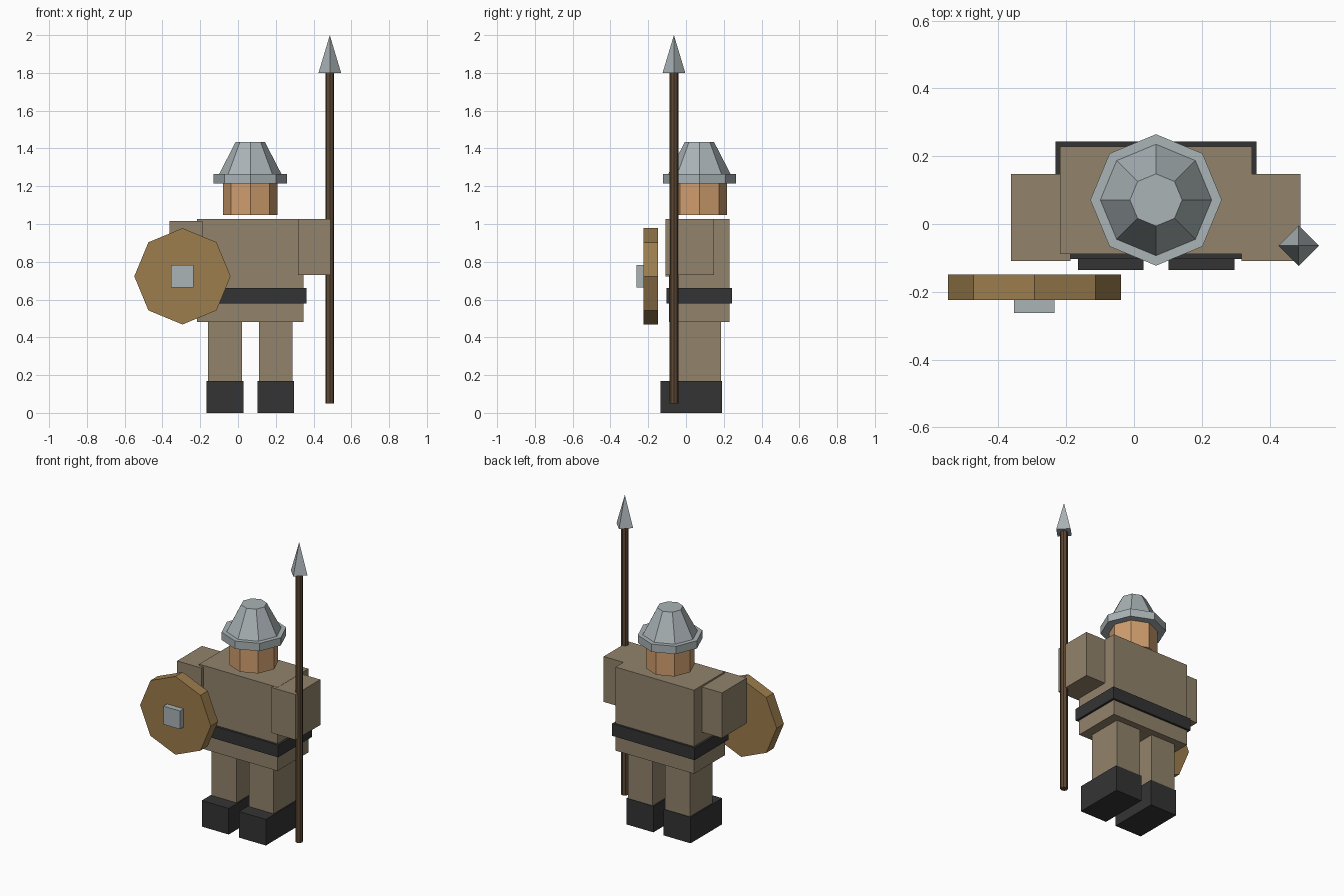
import bpy, bmesh, math
from mathutils import Matrix

if "Cube" in bpy.data.objects:
    bpy.data.objects.remove(bpy.data.objects["Cube"])


def material(name, r, g, b):
    lin = [((c / 255 + 0.055) / 1.055) ** 2.4 for c in (r, g, b)]
    m = bpy.data.materials.new(name)
    m.diffuse_color = (*lin, 1)
    m.use_nodes = True
    m.node_tree.nodes["Principled BSDF"].inputs["Base Color"].default_value = m.diffuse_color
    return m


cloth = material("tan cloth", 146, 131, 108)
leather = material("dark leather", 52, 52, 52)
skin = material("skin", 208, 158, 110)
steel = material("steel", 170, 179, 182)
shield_wood = material("shield wood", 156, 125, 76)
shaft_wood = material("shaft wood", 94, 73, 52)

CX, CY = 0.065, 0.071  # body axis


def finish(name, bm, mat):
    bmesh.ops.recalc_face_normals(bm, faces=bm.faces)
    me = bpy.data.meshes.new(name)
    bm.to_mesh(me)
    bm.free()
    me.materials.append(mat)
    ob = bpy.data.objects.new(name, me)
    bpy.context.collection.objects.link(ob)
    return ob


def box(name, x, y, z, mat):
    """Box from (min, max) pairs."""
    bm = bmesh.new()
    bmesh.ops.create_cube(bm, size=1)
    for v in bm.verts:
        v.co = [(lo + hi) / 2 + c * (hi - lo) for c, (lo, hi) in zip(v.co, (x, y, z))]
    return finish(name, bm, mat)


def cone(name, x, y, z0, z1, r0, r1, sides, mat):
    """Upright prism, frustum or pyramid with corners on the axes."""
    bm = bmesh.new()
    bmesh.ops.create_cone(bm, cap_ends=True, segments=sides, radius1=r0, radius2=r1,
                          depth=z1 - z0, matrix=Matrix.Translation((x, y, (z0 + z1) / 2)))
    bmesh.ops.remove_doubles(bm, verts=bm.verts, dist=1e-5)
    return finish(name, bm, mat)


# Legs and boots
for side, s in (("left", -1), ("right", 1)):
    c = CX + s * 0.134
    box(side + "_boot", (c - 0.097, c + 0.097), (-0.136, 0.19), (0, 0.17), leather)
    box(side + "_leg", (c - 0.089, c + 0.089), (-0.045, 0.186), (0.17, 0.482), cloth)

# Torso and belt
box("torso", (CX - 0.283, CX + 0.283), (-0.089, 0.229), (0.482, 1.027), cloth)
box("belt", (CX - 0.297, CX + 0.297), (-0.104, 0.243), (0.58, 0.66), leather)

# Arms
box("shield_arm", (-0.363, -0.188), (-0.109, 0.147), (0.722, 1.017), cloth)
box("spear_arm", (0.317, 0.491), (-0.109, 0.147), (0.73, 1.026), cloth)

# Head and helmet
cone("head", CX, CY, 1.047, 1.23, 0.145, 0.145, 8, skin)
cone("helmet_brim", CX, CY, 1.215, 1.266, 0.194, 0.194, 8, steel)
cone("helmet_crown", CX, CY, 1.255, 1.435, 0.17, 0.077, 8, steel)

# Shield and boss
shield = cone("shield", 0, 0, -0.0375, 0.0375, 0.255, 0.255, 8, shield_wood)
shield.data.transform(Matrix.Translation((-0.294, -0.187, 0.723)) @ Matrix.Rotation(math.pi / 2, 4, "X"))
box("shield_boss", (-0.354, -0.235), (-0.262, -0.2), (0.664, 0.783), steel)

# Spear
cone("spear_shaft", 0.486, -0.064, 0.05, 1.8, 0.023, 0.023, 8, shaft_wood)
cone("spear_tip", 0.486, -0.064, 1.8, 2.0, 0.06, 0, 4, steel)
